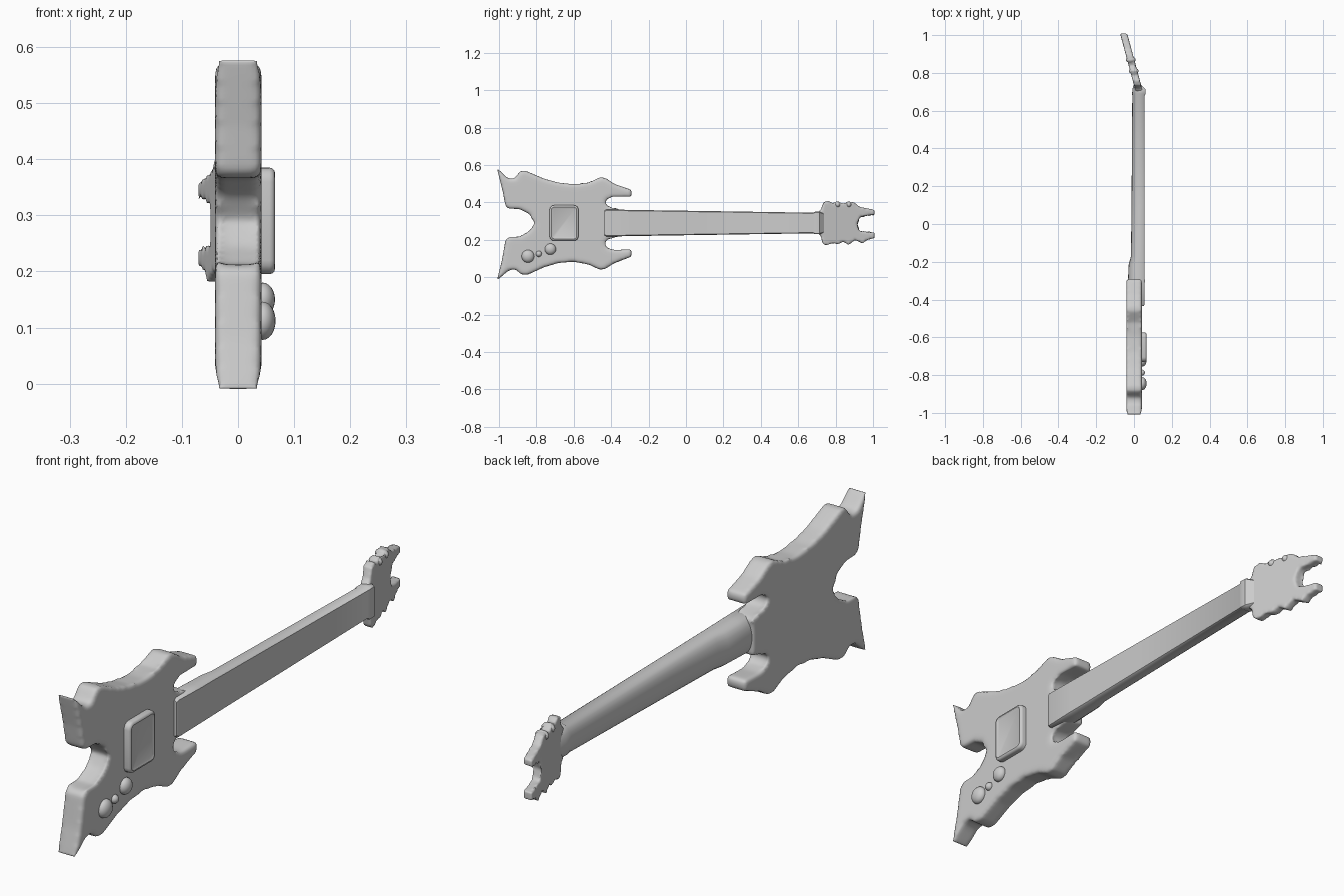
import bpy, bmesh, math

if "Cube" in bpy.data.objects:
    bpy.data.objects.remove(bpy.data.objects["Cube"])

grey = bpy.data.materials.new("light_grey")
grey.diffuse_color = (0.6, 0.6, 0.6, 1)
grey.use_nodes = True
grey.node_tree.nodes["Principled BSDF"].inputs["Base Color"].default_value = grey.diffuse_color
MID = 0.29  # height of the neck axis


def add_object(name, bm):
    bmesh.ops.recalc_face_normals(bm, faces=bm.faces)
    mesh = bpy.data.meshes.new(name)
    bm.to_mesh(mesh)
    bm.free()
    ob = bpy.data.objects.new(name, mesh)
    bpy.context.collection.objects.link(ob)
    mesh.materials.append(grey)
    mesh.shade_smooth()
    return ob


def soften(ob, voxel, steps):
    r = ob.modifiers.new("remesh", 'REMESH')
    r.mode, r.voxel_size, r.use_smooth_shade = 'VOXEL', voxel, True
    s = ob.modifiers.new("smooth", 'SMOOTH')
    s.factor, s.iterations = 0.5, steps


def slab(name, outline, x0, x1, shear=0.0, y0=0.0):
    """Extrude a (y, z) outline along x, optionally leaning back with y."""
    bm = bmesh.new()
    rings = [[bm.verts.new((x + shear * (y - y0), y, z)) for y, z in outline] for x in (x0, x1)]
    bm.faces.new(rings[0])
    bm.faces.new(rings[1])
    n = len(outline)
    for i in range(n):
        j = (i + 1) % n
        bm.faces.new((rings[0][i], rings[0][j], rings[1][j], rings[1][i]))
    bmesh.ops.triangulate(bm, faces=[f for f in bm.faces if len(f.verts) > 4])
    return add_object(name, bm)


# Horned body
body_outline = [
    (-1.012, 0.585), (-0.955, 0.53), (-0.92, 0.525), (-0.885, 0.568), (-0.86, 0.57),
    (-0.76, 0.527), (-0.68, 0.505), (-0.6, 0.497), (-0.52, 0.503), (-0.46, 0.535),
    (-0.43, 0.53), (-0.38, 0.497), (-0.29, 0.467), (-0.29, 0.43), (-0.38, 0.435),
    (-0.42, 0.425), (-0.435, 0.40), (-0.42, 0.375), (-0.34, 0.357), (-0.34, 0.222),
    (-0.42, 0.205), (-0.44, 0.18), (-0.425, 0.155), (-0.38, 0.145), (-0.29, 0.15),
    (-0.29, 0.11), (-0.38, 0.078), (-0.43, 0.045), (-0.46, 0.04), (-0.52, 0.068),
    (-0.6, 0.083), (-0.68, 0.077), (-0.76, 0.053), (-0.85, 0.012), (-0.88, 0.015),
    (-0.915, 0.045), (-0.95, 0.035), (-1.012, -0.018), (-0.985, 0.085), (-0.965, 0.2),
    (-0.95, 0.212), (-0.89, 0.213), (-0.835, 0.245), (-0.805, 0.29), (-0.835, 0.337),
    (-0.89, 0.365), (-0.95, 0.367), (-0.965, 0.38), (-0.98, 0.46)]
soften(slab("body", body_outline, -0.041, 0.042), 0.009, 9)

# Neck: D-shaped sections lofted along y (y, half width, back x, front x)
stations = [(-0.435, 0.066, -0.034, 0.052), (-0.425, 0.073, -0.034, 0.056),
            (-0.3, 0.07, -0.032, 0.057), (-0.215, 0.069, -0.028, 0.056),
            (-0.17, 0.068, -0.016, 0.056), (0.1, 0.064, -0.013, 0.056),
            (0.68, 0.055, -0.009, 0.056), (0.69, 0.06, -0.01, 0.062),
            (0.715, 0.06, -0.008, 0.06), (0.74, 0.05, 0.0, 0.035)]
bm = bmesh.new()
rings = []
for y, w, back, front in stations:
    side = back + 0.6 * (front - back)
    pts = [(front, -w * 0.93), (front, w * 0.93), (front - 0.006, w)]
    for k in range(11):
        a = math.pi * k / 10
        pts.append((side - (side - back) * math.sin(a) ** 0.7 if 0 < k < 10 else side,
                    w * math.cos(a)))
    pts.append((front - 0.006, -w))
    rings.append([bm.verts.new((x, y, MID + z)) for x, z in pts])
for a, b in zip(rings, rings[1:]):
    for i in range(len(a)):
        j = (i + 1) % len(a)
        bm.faces.new((a[i], a[j], b[j], b[i]))
bm.faces.new(rings[0])
bm.faces.new(rings[-1])
neck = add_object("neck", bm)
neck.data.set_sharp_from_angle(angle=math.radians(40))

# Forked, tilted headstock
head_outline = [
    (0.70, 0.235), (0.70, 0.345), (0.72, 0.36), (0.735, 0.40), (0.76, 0.41), (0.785, 0.395),
    (0.81, 0.408), (0.84, 0.388), (0.87, 0.405), (0.90, 0.40), (0.925, 0.377), (1.008, 0.36),
    (1.008, 0.335), (0.93, 0.323), (0.915, 0.285), (0.925, 0.247), (1.008, 0.238),
    (1.008, 0.21), (0.965, 0.198), (0.945, 0.18), (0.905, 0.2), (0.87, 0.173),
    (0.84, 0.19), (0.81, 0.175), (0.785, 0.185), (0.75, 0.17), (0.73, 0.18), (0.72, 0.225)]
soften(slab("headstock", head_outline, 0.004, 0.042, -0.27, 0.72), 0.007, 5)

# Bridge plate with a raised rim
bm = bmesh.new()
bmesh.ops.create_cube(bm, size=1)
for v in bm.verts:
    v.co = (0.046 + v.co.x * 0.04, -0.652 + v.co.y * 0.155, MID + v.co.z * 0.19)
front = max(bm.faces, key=lambda f: f.calc_center_median().x)
bmesh.ops.bevel(bm, geom=[e for e in bm.edges if abs(e.verts[0].co.x - e.verts[1].co.x) > 0.01],
                offset=0.025, segments=4, profile=0.5, affect='EDGES')
front = max(bm.faces, key=lambda f: f.calc_center_median().x)
bmesh.ops.bevel(bm, geom=list(front.edges), offset=0.01, segments=3, profile=0.5, affect='EDGES')
front = max(bm.faces, key=lambda f: f.calc_center_median().x)
bmesh.ops.inset_individual(bm, faces=[front], thickness=0.008, depth=-0.004)
plate = add_object("bridge_plate", bm)
plate.data.set_sharp_from_angle(angle=math.radians(40))


# Domed control knobs and tuner bumps
def dome(name, x, y, z, r, depth):
    bm = bmesh.new()
    bmesh.ops.create_uvsphere(bm, u_segments=20, v_segments=12, radius=1)
    for v in bm.verts:
        v.co = (x + v.co.x * depth, y + v.co.y * r, z + v.co.z * r)
    add_object(name, bm)


dome("volume_knob", 0.044, -0.845, 0.112, 0.034, 0.023)
dome("tone_knob", 0.044, -0.725, 0.15, 0.03, 0.022)
dome("switch", 0.042, -0.787, 0.125, 0.016, 0.016)
for i, y in enumerate((0.81, 0.87)):
    dome(f"tuner_{i + 1}", 0.023 - 0.27 * (y - 0.72), y, 0.388, 0.017, 0.026)
